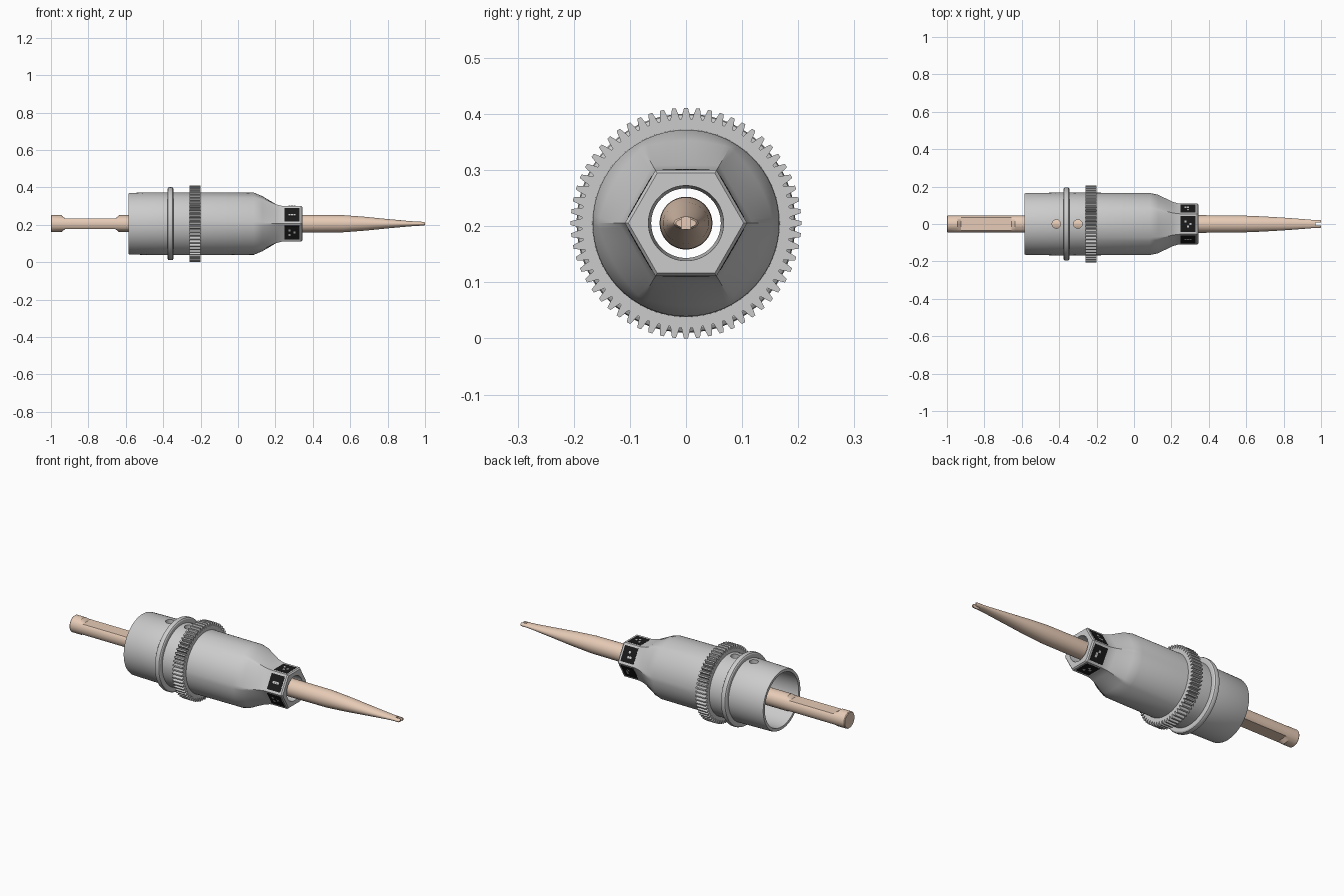
import bpy, bmesh, random
from math import sin, cos, pi, radians
from mathutils import Matrix

if "Cube" in bpy.data.objects:
    bpy.data.objects.remove(bpy.data.objects["Cube"])

random.seed(3)
ZC = 0.2055  # height of the long axis


def material(name, rgb):
    m = bpy.data.materials.new(name)
    m.diffuse_color = (*rgb, 1)
    m.use_nodes = True
    m.node_tree.nodes["Principled BSDF"].inputs["Base Color"].default_value = m.diffuse_color
    return m


TAN = material("tan", (0.80, 0.60, 0.47))
BLACK = material("black", (0.01, 0.01, 0.01))


def finish(name, bm, mat=None, angle=25):
    bmesh.ops.recalc_face_normals(bm, faces=bm.faces)
    me = bpy.data.meshes.new(name)
    bm.to_mesh(me)
    bm.free()
    ob = bpy.data.objects.new(name, me)
    bpy.context.collection.objects.link(ob)
    if mat:
        me.materials.append(mat)
    smooth(ob, angle)
    return ob


def smooth(ob, angle=25):
    bpy.ops.object.select_all(action='DESELECT')
    ob.select_set(True)
    bpy.context.view_layer.objects.active = ob
    bpy.ops.object.shade_smooth_by_angle(angle=radians(angle))


def loft(name, rings, mat=None, tube=False, angle=25):
    """Skin a list of (x, [(y, z), ...]) sections; a tube joins last to first."""
    bm = bmesh.new()
    loops = [[bm.verts.new((x, y, ZC + z)) for y, z in pts] for x, pts in rings]
    pairs = list(zip(loops, loops[1:]))
    if tube:
        pairs.append((loops[-1], loops[0]))
    else:
        bm.faces.new(loops[0])
        bm.faces.new(loops[-1])
    n = len(loops[0])
    for a, b in pairs:
        for i in range(n):
            j = (i + 1) % n
            bm.faces.new((a[i], a[j], b[j], b[i]))
    return finish(name, bm, mat, angle)


def circle(r, n=96):
    return [(r * cos(2 * pi * i / n), r * sin(2 * pi * i / n)) for i in range(n)]


def hexagon(apothem, n=96):
    pts = []
    for i in range(n):
        t = 2 * pi * i / n
        r = apothem / cos(t % (pi / 3) - pi / 6)
        pts.append((r * cos(t), r * sin(t)))
    return pts


def mix(a, b, f):
    return [(p[0] + (q[0] - p[0]) * f, p[1] + (q[1] - p[1]) * f) for p, q in zip(a, b)]


def cut(ob, cutter):
    cutter.hide_render = True
    mod = ob.modifiers.new("cut", 'BOOLEAN')
    mod.operation = 'DIFFERENCE'
    mod.solver = 'EXACT'
    mod.object = cutter
    bpy.ops.object.select_all(action='DESELECT')
    ob.select_set(True)
    bpy.context.view_layer.objects.active = ob
    bpy.ops.object.modifier_apply(modifier=mod.name)
    bpy.data.objects.remove(cutter)
    smooth(ob)


# hollow housing: round sleeve blending into a hexagonal nose
HEX = 0.0943
outer = [(-0.585, circle(0.162)), (-0.578, circle(0.165)), (-0.40, circle(0.168)),
         (0.085, circle(0.166)),
         (0.13, mix(circle(0.150), hexagon(0.143), 0.4)),
         (0.205, hexagon(0.103)), (0.235, hexagon(0.0955)),
         (0.25, hexagon(HEX)), (0.338, hexagon(HEX)), (0.345, hexagon(0.089))]
inner = [(0.345, circle(0.067)), (0.22, circle(0.062)), (0.06, circle(0.145)),
         (-0.585, circle(0.147))]
housing = loft("housing", outer + inner, tube=True)

# two round holes in the top of the sleeve
for x in (-0.415, -0.30):
    bm = bmesh.new()
    bmesh.ops.create_cone(bm, cap_ends=True, segments=32, radius1=0.023, radius2=0.023,
                          depth=0.12, matrix=Matrix.Translation((x, 0, ZC + 0.16)))
    cut(housing, finish("hole_cutter", bm))

# rounded collar
collar = [(-0.377, 0.158), (-0.377, 0.187), (-0.373, 0.193), (-0.367, 0.195),
          (-0.355, 0.195), (-0.349, 0.193), (-0.345, 0.187), (-0.345, 0.158)]
loft("collar", [(x, circle(r)) for x, r in collar], tube=True)

# spur gear ring
TEETH = 60
tooth = [(0, 0.186), (0.16, 0.186), (0.3, 0.197), (0.42, 0.2055), (0.74, 0.2055), (0.86, 0.197)]
polar = [(2 * pi * (k + f - 0.58) / TEETH + pi / 2, r) for k in range(TEETH) for f, r in tooth]
rim = [(r * cos(t), r * sin(t)) for t, r in polar]
bore = [(0.158 * cos(t), 0.158 * sin(t)) for t, r in polar]
loft("gear_ring", [(-0.26, bore), (-0.26, rim), (-0.20, rim), (-0.20, bore)], tube=True)


# shaft: round rod with two flats at the tail and a flattened tapering tip
def rod(ry, rz, clip=1, n=64):
    return [(y * ry, max(-clip, min(clip, z * rz))) for y, z in circle(1, n)]


shaft = loft("shaft", [
    (-1.0, rod(0.042, 0.042)), (-0.996, rod(0.0455, 0.0455)), (-0.945, rod(0.0455, 0.0455)),
    (-0.925, rod(0.0455, 0.0455, 0.029)), (-0.655, rod(0.0455, 0.0455, 0.029)),
    (-0.635, rod(0.0455, 0.0455)), (0.34, rod(0.047, 0.047)), (0.56, rod(0.046, 0.046)),
    (0.68, rod(0.041, 0.037)), (0.80, rod(0.034, 0.025)), (0.92, rod(0.025, 0.014)),
    (0.955, rod(0.022, 0.012)), (0.992, rod(0.022, 0.011)), (1.0, rod(0.018, 0.008))], TAN)

# notch in the tip
bm = bmesh.new()
bmesh.ops.create_cube(bm, size=1, matrix=Matrix.Translation((0.995, 0, ZC))
                      @ Matrix.Diagonal((0.05, 0.016, 0.1, 1)))
cut(shaft, finish("notch_cutter", bm))

# square target plates on the six nose flats, each with a few pale cells
for k in range(6):
    turn = Matrix.Translation((0.289, 0, ZC)) @ Matrix.Rotation(k * pi / 3, 4, 'X')
    bm = bmesh.new()
    bmesh.ops.create_cube(bm, size=1, matrix=turn @ Matrix.Translation((0, 0, HEX))
                          @ Matrix.Diagonal((0.08, 0.084, 0.002, 1)))
    finish(f"target_plate_{k + 1}", bm, BLACK)
    bm = bmesh.new()
    cells = [(i, j) for i in (-1, 0, 1) for j in (-1, 0, 1)]
    for i, j in random.sample(cells, 3):
        bmesh.ops.create_cube(bm, size=1, matrix=turn
                              @ Matrix.Translation((i * 0.013, j * 0.013, HEX + 0.0008))
                              @ Matrix.Diagonal((0.012, 0.012, 0.002, 1)))
    finish(f"target_cells_{k + 1}", bm)
